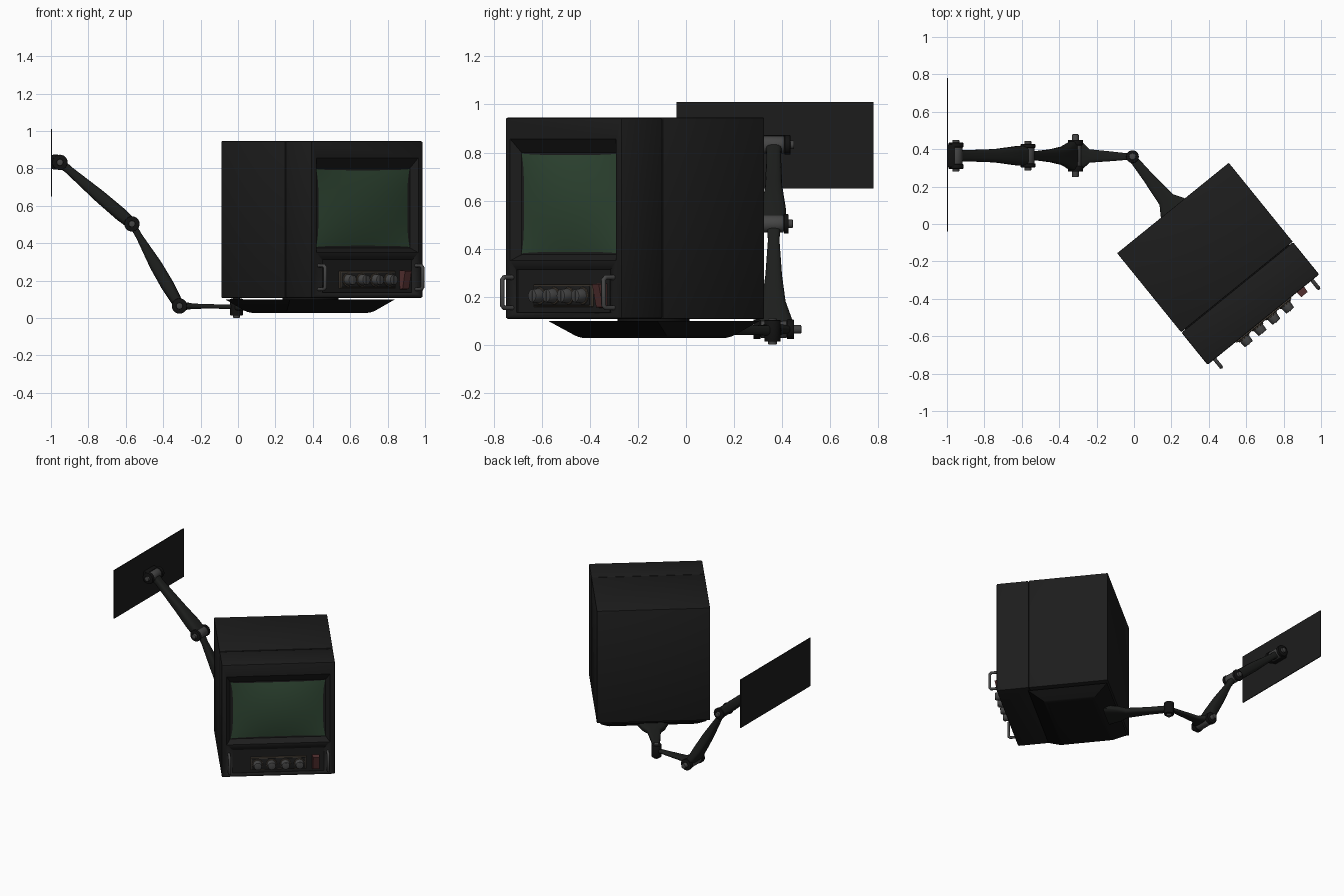
import bpy, bmesh, math
from mathutils import Matrix, Vector

if "Cube" in bpy.data.objects:
    bpy.data.objects.remove(bpy.data.objects["Cube"])

CY = 0.365                                   # y of the arm's plane
HOUSING = Matrix.Translation((0.45, -0.213, 0)) @ Matrix.Rotation(math.radians(39), 4, 'Z')
WORLD = Matrix.Identity(4)


def material(name, r, g, b):
    m = bpy.data.materials.new(name)
    m.diffuse_color = (r, g, b, 1)
    m.use_nodes = True
    m.node_tree.nodes["Principled BSDF"].inputs["Base Color"].default_value = m.diffuse_color
    return m


BLACK = material("black_plastic", 0.012, 0.012, 0.012)
DARK = material("dark_metal", 0.006, 0.006, 0.006)
ARM = material("arm_paint", 0.012, 0.013, 0.012)
GREY = material("grey_metal", 0.06, 0.06, 0.06)
GREEN = material("green_glass", 0.03, 0.065, 0.035)
RED = material("dull_red", 0.09, 0.03, 0.03)
TAN = material("panel_trim", 0.07, 0.055, 0.04)


def finish(bm, name, mat, frame=WORLD, smooth=True):
    bmesh.ops.recalc_face_normals(bm, faces=bm.faces)
    bm.transform(frame)
    me = bpy.data.meshes.new(name)
    bm.to_mesh(me)
    bm.free()
    ob = bpy.data.objects.new(name, me)
    bpy.context.collection.objects.link(ob)
    me.materials.append(mat)
    bpy.ops.object.select_all(action='DESELECT')
    bpy.context.view_layer.objects.active = ob
    ob.select_set(True)
    if smooth:
        bpy.ops.object.shade_smooth_by_angle(angle=math.radians(35))
    return ob


def box(name, x, y, z, mat, frame=WORLD, bevel=0.0):
    bm = bmesh.new()
    bmesh.ops.create_cube(bm, size=1)
    for v in bm.verts:
        v.co = Vector([(a[0] + a[1]) / 2 + c * (a[1] - a[0]) for a, c in zip((x, y, z), v.co)])
    if bevel:
        bmesh.ops.bevel(bm, geom=bm.edges[:], offset=bevel, segments=2, affect='EDGES', profile=0.5)
    return finish(bm, name, mat, frame)


def cylinder(name, centre, axis, radius, length, mat, frame=WORLD, r2=None, n=24, bevel=0.004):
    bm = bmesh.new()
    bmesh.ops.create_cone(bm, cap_ends=True, segments=n, radius1=radius,
                          radius2=radius if r2 is None else r2, depth=length)
    rims = [e for e in bm.edges if abs(e.verts[0].co.z - e.verts[1].co.z) < 1e-6]
    bmesh.ops.bevel(bm, geom=rims, offset=bevel, segments=2, affect='EDGES', profile=0.5)
    rot = Vector((0, 0, 1)).rotation_difference(Vector(axis)).to_matrix().to_4x4()
    return finish(bm, name, mat, frame @ Matrix.Translation(centre) @ rot)


def loft(name, start, end, side, stations, mat, frame=WORLD, n=16):
    """Rounded bar from start to end; stations are (fraction, half width, half height)."""
    start, end, side = Vector(start), Vector(end), Vector(side)
    up = (end - start).normalized().cross(side)
    bm, rings = bmesh.new(), []
    soft = lambda c: math.copysign(abs(c) ** 0.6, c)
    for t, w, h in stations:
        angles = [2 * math.pi * (i + 0.5) / n for i in range(n)]
        rings.append([bm.verts.new(start.lerp(end, t) + side * w * soft(math.cos(a))
                                   + up * h * soft(math.sin(a))) for a in angles])
    for p, q in zip(rings, rings[1:]):
        for i in range(n):
            bm.faces.new((p[i], p[(i + 1) % n], q[(i + 1) % n], q[i]))
    bm.faces.new(rings[0])
    bm.faces.new(rings[-1])
    return finish(bm, name, mat, frame)


def frustum(name, rect_a, rect_b, mat, frame=WORLD, smooth=True, bevel=None):
    """Solid between two four-corner outlines."""
    bm = bmesh.new()
    a, b = ([bm.verts.new(p) for p in r] for r in (rect_a, rect_b))
    bm.faces.new(a)
    end = bm.faces.new(b)
    for i in range(4):
        bm.faces.new((a[i], a[i - 1], b[i - 1], b[i]))
    if bevel:
        bmesh.ops.bevel(bm, geom=end.edges[:], offset=bevel, segments=3, affect='EDGES', profile=0.5)
    return finish(bm, name, mat, frame, smooth)


def cut(target, cutter):
    cutter.hide_render = True
    mod = target.modifiers.new("cut", 'BOOLEAN')
    mod.operation, mod.object, mod.solver = 'DIFFERENCE', cutter, 'EXACT'
    bpy.context.view_layer.objects.active = target
    bpy.ops.object.modifier_apply(modifier=mod.name)
    bpy.data.objects.remove(cutter)


def xz_rect(w, y, z0, z1):
    return [(-w, y, z0), (w, y, z0), (w, y, z1), (-w, y, z1)]


def xy_rect(w, y0, y1, z):
    return [(-w, y0, z), (w, y0, z), (w, y1, z), (-w, y1, z)]


# housing in two shells with a seam between them
FRONT = -0.384
front = box("front_housing", (-0.384, 0.384), (FRONT, -0.162), (0.108, 0.945), BLACK, HOUSING, 0.008)
box("rear_housing", (-0.384, 0.384), (-0.159, 0.384), (0.108, 0.945), BLACK, HOUSING, 0.004)

# sloped screen recess and shallow control recess
k = 0.02
cut(front, frustum("screen_cutter", xz_rect(0.364, FRONT - k, 0.337, 0.885),
                   xz_rect(0.324, FRONT + 0.04, 0.375, 0.80), BLACK, HOUSING, False))
cut(front, box("panel_cutter", (-0.31, 0.31), (FRONT - k, FRONT + 0.008), (0.135, 0.31), BLACK, HOUSING))

# bulging picture tube with pinched edges
bm = bmesh.new()
bmesh.ops.create_grid(bm, x_segments=24, y_segments=24, size=1)
for v in bm.verts:
    u, w = v.co.x, v.co.y
    v.co = (0.322 * u * (1 - 0.05 * (1 - w ** 4)),
            FRONT + 0.038 - 0.022 * (1 - u * u) * (1 - w * w),
            0.588 + 0.208 * w * (1 - 0.03 * (1 - u ** 4)))
finish(bm, "screen", GREEN, HOUSING)

# knob panel, knobs, power switch
box("knob_panel_trim", (-0.19, 0.19), (FRONT - 0.006, FRONT + 0.02), (0.158, 0.25), TAN, HOUSING, 0.002)
box("knob_panel", (-0.184, 0.184), (FRONT - 0.009, FRONT + 0.02), (0.164, 0.244), BLACK, HOUSING, 0.002)
for i in range(4):
    x = -0.142 + 0.0947 * i
    cylinder("knob_ring", (x, FRONT - 0.009, 0.204), (0, -1, 0), 0.036, 0.012, TAN, HOUSING, bevel=0.002)
    cylinder("knob", (x, FRONT - 0.028, 0.204), (0, -1, 0), 0.031, 0.05, GREY, HOUSING, r2=0.027)
    box("knob_pointer", (x - 0.004, x + 0.004), (FRONT - 0.056, FRONT - 0.03),
        (0.182, 0.226), GREY, HOUSING, 0.001)
frustum("power_switch", xz_rect(0.027, 0.02, -0.052, 0.052),
        [(-0.022, -0.012, -0.048), (0.022, -0.012, -0.048), (0.022, -0.034, 0.048), (-0.022, -0.034, 0.048)],
        RED, HOUSING @ Matrix.Translation((0.255, FRONT, 0.204)), False)

# U-shaped guard handles
for x in (-0.335, 0.335):
    cu = bpy.data.curves.new("handle", 'CURVE')
    cu.dimensions, cu.bevel_depth, cu.bevel_resolution = '3D', 0.01, 2
    path = [(0.02, 0.154), (-0.045, 0.154), (-0.055, 0.164), (-0.055, 0.27), (-0.045, 0.28), (0.02, 0.28)]
    sp = cu.splines.new('POLY')
    sp.points.add(len(path) - 1)
    for p, (y, z) in zip(sp.points, path):
        p.co = (x, FRONT + y, z, 1)
    cu.materials.append(GREY)
    ob = bpy.data.objects.new("handle", cu)
    ob.matrix_world = HOUSING
    bpy.context.collection.objects.link(ob)

# tapered tray and turntable disc under the housing
frustum("support_tray", xy_rect(0.36, -0.17, 0.375, 0.098), xy_rect(0.29, -0.06, 0.27, 0.027),
        DARK, HOUSING, True, 0.02)
cylinder("tray_pivot", (0, 0.1, 0.1), (0, 0, 1), 0.15, 0.03, DARK, HOUSING)

# tray arm, flaring where it meets the tray
loft("tray_arm", (0, 0.73, 0.06), (0, 0.30, 0.062), (1, 0, 0),
     [(0, 0.022, 0.022), (0.3, 0.03, 0.02), (0.67, 0.046, 0.022), (0.79, 0.08, 0.026), (1, 0.11, 0.03)],
     ARM, HOUSING)

# wall plate and its bracket
box("wall_plate", (-1.0, -0.994), (-0.04, 0.78), (0.65, 1.01), BLACK)
box("wall_bracket", (-0.996, -0.955), (CY - 0.062, CY + 0.062), (0.795, 0.873), DARK, WORLD, 0.008)


def hinge(name, x, z, core, ear, pin, radius=0.036):
    cylinder(name + "_barrel", (x, CY, z), (0, 1, 0), radius, 2 * core, GREY)
    for s in (-1, 1):
        cylinder(name + "_ear", (x, CY + s * (core + ear) / 2, z), (0, 1, 0), radius + 0.005, ear - core, DARK)
    cylinder(name + "_pin", (x, CY, z), (0, 1, 0), 0.018, 2 * pin, GREY, n=12)


# hinges along the arm
A, B, C, D = (-0.952, CY, 0.832), (-0.567, CY, 0.503), (-0.313, CY, 0.064), (-0.008, CY - 0.005, 0.06)
hinge("wall_hinge", A[0], A[2], 0.045, 0.07, 0.085)
hinge("elbow_hinge", B[0], B[2], 0.042, 0.062, 0.08)
hinge("lower_hinge", C[0], C[2], 0.055, 0.085, 0.115)
cylinder("swivel_post", (D[0], D[1], 0.058), (0, 0, 1), 0.034, 0.09, DARK)
cylinder("swivel_pin", (D[0], D[1], 0.055), (0, 0, 1), 0.018, 0.11, GREY, n=12)

# arm links
SIDE = (0, 1, 0)
loft("upper_link", A, B, SIDE, [(0, 0.036, 0.026), (0.12, 0.03, 0.022), (0.55, 0.036, 0.034),
                                (0.85, 0.052, 0.036), (1, 0.052, 0.03)], ARM)
loft("middle_link", B, C, SIDE, [(0, 0.03, 0.018), (0.15, 0.024, 0.018), (0.5, 0.035, 0.034),
                                 (0.75, 0.05, 0.036), (0.92, 0.078, 0.03), (1, 0.078, 0.026)], ARM)
loft("lower_link", C, D, SIDE, [(0, 0.075, 0.024), (0.13, 0.07, 0.02), (0.25, 0.036, 0.014),
                                (0.6, 0.027, 0.012), (0.9, 0.018, 0.012), (1, 0.018, 0.014)], ARM)
